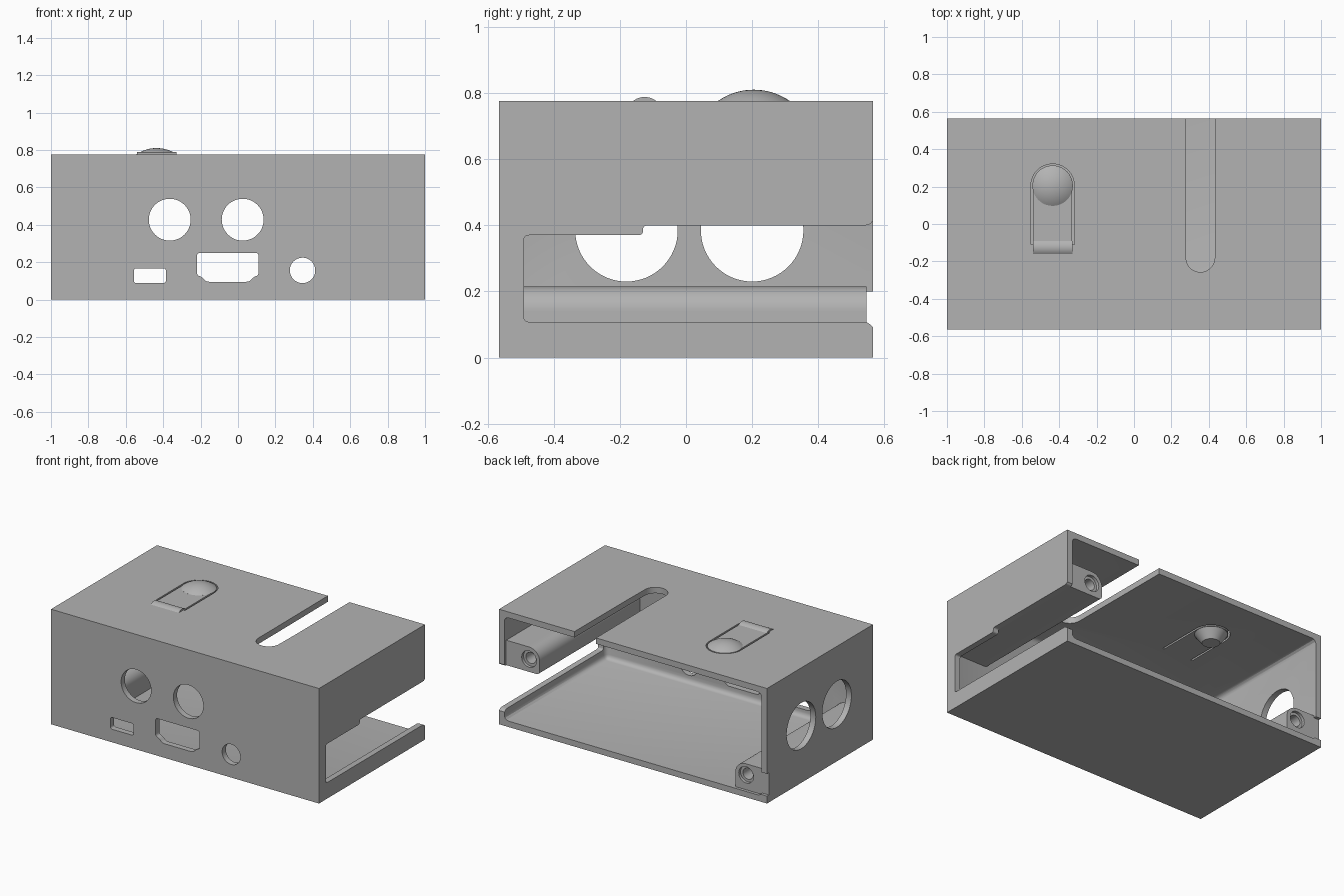
import bpy, bmesh
from math import sin, cos, pi, radians
from mathutils import Vector

if "Cube" in bpy.data.objects:
    bpy.data.objects.remove(bpy.data.objects["Cube"])

grey = bpy.data.materials.new("plain_grey")
grey.use_nodes = True
grey.diffuse_color = (0.45, 0.45, 0.45, 1)
grey.node_tree.nodes["Principled BSDF"].inputs["Base Color"].default_value = grey.diffuse_color

W, D, H, T = 1.0, 0.565, 0.776, 0.04   # half width, half depth, height, wall
BUTTON = (-0.435, 0.205)


def arc(cx, cy, r, a0=0, a1=360, n=48):
    """Points along an arc; a full turn leaves out the repeated end."""
    last = n if a1 - a0 >= 360 else n + 1
    return [(cx + r * cos(radians(a0 + (a1 - a0) * i / n)),
             cy + r * sin(radians(a0 + (a1 - a0) * i / n))) for i in range(last)]


def rect(u0, u1, v0, v1):
    return [(u0, v0), (u1, v0), (u1, v1), (u0, v1)]


def rounded(pts, r, n=4):
    """Round every corner of a polygon."""
    out = []
    for i, p in enumerate(pts):
        p = Vector(p)
        a, b = Vector(pts[i - 1]) - p, Vector(pts[(i + 1) % len(pts)]) - p
        a = p + a.normalized() * min(r, a.length * 0.45)
        b = p + b.normalized() * min(r, b.length * 0.45)
        for k in range(n + 1):
            t = k / n
            out.append(tuple(a * (1 - t) ** 2 + p * 2 * t * (1 - t) + b * t * t))
    return out


def finish(name, bm):
    bmesh.ops.recalc_face_normals(bm, faces=bm.faces)
    mesh = bpy.data.meshes.new(name)
    bm.to_mesh(mesh)
    bm.free()
    mesh.materials.append(grey)
    ob = bpy.data.objects.new(name, mesh)
    bpy.context.collection.objects.link(ob)
    return ob


def prism(name, pts, axis, lo, hi):
    """Extrude a flat outline along one axis."""
    place = {"X": lambda u, v, t: (t, u, v),
             "Y": lambda u, v, t: (u, t, v),
             "Z": lambda u, v, t: (u, v, t)}[axis]
    bm = bmesh.new()
    face = bm.faces.new([bm.verts.new(place(u, v, lo)) for u, v in pts])
    ext = bmesh.ops.extrude_face_region(bm, geom=[face])
    verts = [g for g in ext["geom"] if isinstance(g, bmesh.types.BMVert)]
    bmesh.ops.translate(bm, verts=verts, vec=Vector(place(0, 0, hi - lo)))
    return finish(name, bm)


def lathe(name, profile, centre, n=48):
    """Spin a (radius, height) profile about a vertical axis."""
    bm = bmesh.new()
    vs = [bm.verts.new((centre[0] + r, centre[1], z)) for r, z in profile]
    edges = [bm.edges.new(e) for e in zip(vs, vs[1:])]
    bmesh.ops.spin(bm, geom=vs + edges, cent=(*centre, 0), axis=(0, 0, 1),
                   angle=2 * pi, steps=n, use_duplicate=False)
    bmesh.ops.remove_doubles(bm, verts=bm.verts, dist=1e-5)
    return finish(name, bm)


def apply(ob, mod):
    bpy.context.view_layer.objects.active = ob
    bpy.ops.object.modifier_apply(modifier=mod.name)


def cut(ob, *cutters):
    for c in cutters:
        mod = ob.modifiers.new("cut", "BOOLEAN")
        mod.operation, mod.solver, mod.object = "DIFFERENCE", "EXACT", c
        c.hide_render = True
        apply(ob, mod)
        bpy.data.objects.remove(c)


# Hollow shell, open at the back, with softened inner corners
shell = prism("case_shell", rect(-W, W, 0, H), "Y", -D, D)
cavity = prism("cavity", rect(-W + T, W - T, T, H - T), "Y", -D + T, D + 0.2)
bevel = cavity.modifiers.new("soft", "BEVEL")
bevel.width, bevel.segments = 0.03, 3
apply(cavity, bevel)
cut(shell, cavity)

# Front ports
front = (-D - 0.1, -D + 0.1)
port = [(-0.22, 0.25), (0.11, 0.25), (0.11, 0.13), (0.085, 0.122), (0.06, 0.095),
        (-0.17, 0.095), (-0.195, 0.122), (-0.22, 0.13)]
cut(shell,
    prism("knob_hole_a", arc(-0.365, 0.427, 0.112), "Y", *front),
    prism("knob_hole_b", arc(0.025, 0.427, 0.112), "Y", *front),
    prism("jack_hole", arc(0.345, 0.156, 0.068), "Y", *front),
    prism("small_port", rounded(rect(-0.557, -0.385, 0.088, 0.167), 0.015), "Y", *front),
    prism("wide_port", rounded(port, 0.018), "Y", *front))

# Right wall: two round holes and a small notch at the back edge
for y in (-0.18, 0.2):
    cut(shell, prism("side_hole", arc(y, 0.385, 0.155, n=64), "X", -W - 0.1, -W + 0.1))
cut(shell, prism("edge_notch", rect(0.545, 0.7, 0.05, 0.2), "X", -W - 0.1, -W + 0.1))

# Left wall: long stepped opening running out at the back
opening = [(-0.49, 0.108), (0.55, 0.108), (D, 0.09), (0.7, 0.09), (0.7, 0.415),
           (D, 0.415), (0.555, 0.4), (-0.13, 0.4), (-0.13, 0.37), (-0.49, 0.37)]
cut(shell, prism("side_opening", rounded(opening, 0.015), "X", W - 0.1, W + 0.1))

# Slot in the top
slot = arc(0.355, -0.18, 0.077, 180, 360, 24) + [(0.435, 0), (0.437, 0.7), (0.275, 0.7), (0.278, 0)]
cut(shell, prism("top_slot", slot, "Z", H - 0.1, H + 0.1))

# U-shaped groove that frees the flexing button tab
u = arc(*BUTTON, 0.116, 0, 180, 32) + [(BUTTON[0] - 0.116, -0.11), (BUTTON[0] - 0.104, -0.11)]
u += arc(*BUTTON, 0.104, 0, 180, 32)[::-1] + [(BUTTON[0] + 0.104, -0.11), (BUTTON[0] + 0.116, -0.11)]
cut(shell, prism("tab_groove", u, "Z", H - 0.1, H + 0.1))

# Button dome, plunger beneath it, and hinge ridge
R = 0.19
dome = [(R * sin(a), H + 0.034 - R + R * cos(a)) for a in [0.605 * i / 10 for i in range(11)]]
lathe("button_dome", dome + [(dome[-1][0], H - 0.01), (0, H - 0.01)], BUTTON)
lathe("button_plunger", [(0, H - T + 0.01), (0.1, H - T + 0.01), (0.1, H - T),
                         (0.055, H - T - 0.06), (0, H - T - 0.06)], BUTTON)
prism("hinge_ridge", arc(-0.125, H - 0.045, 0.057, 52, 128, 12), "X", -0.54, -0.33)

# Screw posts running front to back, each with a stepped screw hole
lower = [(-W + T / 2, T / 2), (-0.75, T / 2)] + arc(-0.825, 0.14, 0.075, 0, 90, 12) + [(-W + T / 2, 0.215)]
upper = [(W - T / 2, 0.57), (0.79, 0.57)] + arc(0.79, 0.49, 0.08, 90, 180, 12)
upper += arc(0.735, 0.427, 0.025, 180, 270, 6) + [(W - T / 2, 0.402)]
for name, outline, x, z in (("lower_screw_post", lower, -0.83, 0.14),
                            ("upper_screw_post", upper, 0.79, 0.488)):
    post = prism(name, outline, "Y", -D + T / 2, 0.545)
    cut(post, prism("screw_hole", arc(x, z, 0.037, n=32), "Y", 0.1, 0.6),
        prism("counterbore", arc(x, z, 0.055, n=32), "Y", 0.525, 0.6))
    # Keep the foot of the post inside the wall thickness at the notch
    if x < 0:
        cut(post, prism("post_trim", rect(-1.1, -W + T, -0.1, 0.3), "Y", 0.5, 0.6))

# Smooth the curved faces, keep the edges crisp
for ob in bpy.context.collection.objects:
    if ob.type == "MESH" and grey.name in ob.data.materials:
        bpy.ops.object.select_all(action="DESELECT")
        ob.select_set(True)
        bpy.context.view_layer.objects.active = ob
        bpy.ops.object.shade_smooth_by_angle(angle=radians(30))
